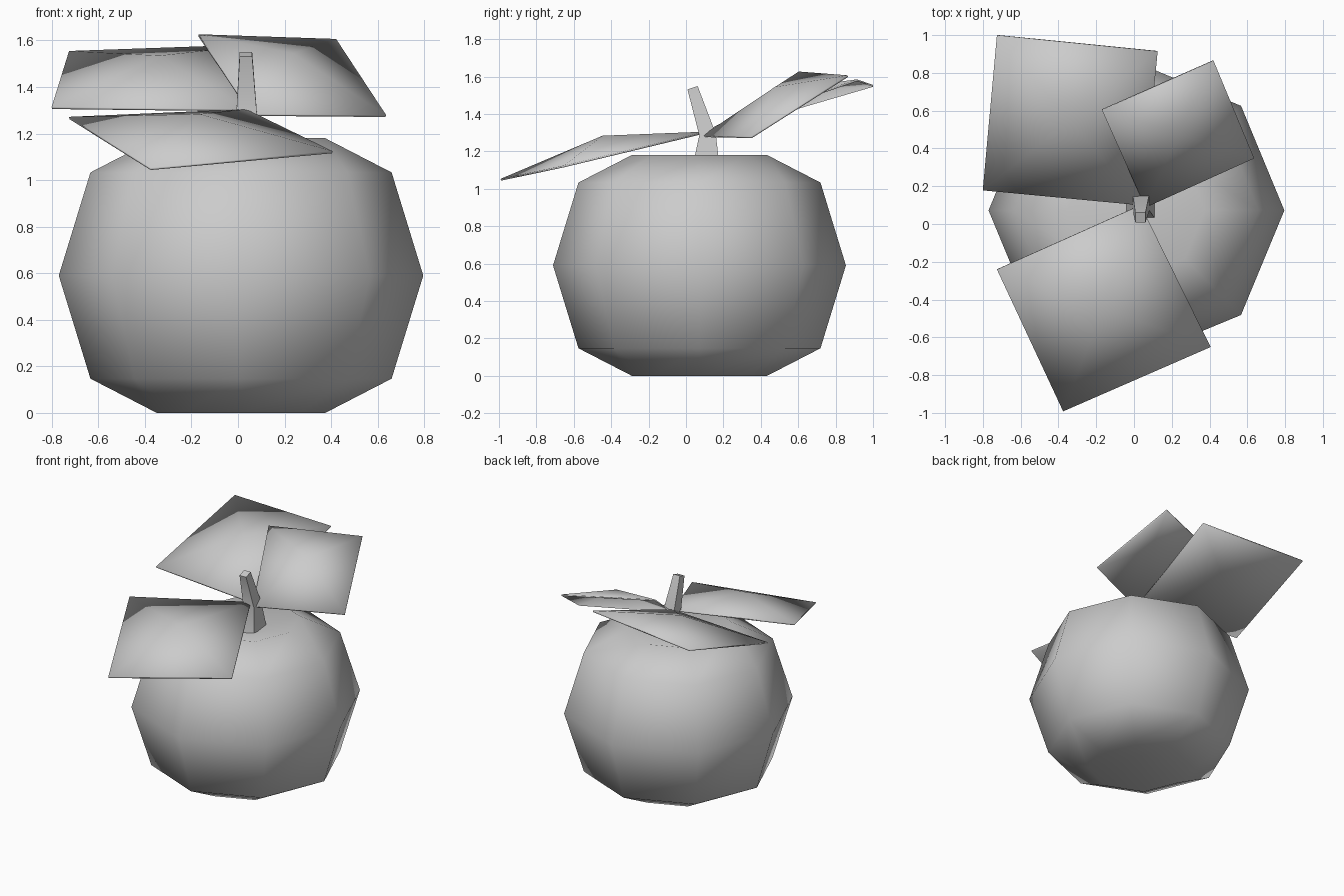
import bpy, bmesh, math
from mathutils import Vector

cube = bpy.data.objects.get("Cube")
if cube:
    bpy.data.objects.remove(cube, do_unlink=True)

grey = bpy.data.materials.new("plain grey")
grey.use_nodes = True
COLOUR = (0.6, 0.6, 0.6, 1)
grey.diffuse_color = COLOUR
grey.node_tree.nodes["Principled BSDF"].inputs["Base Color"].default_value = COLOUR


def finish(bm, name, smooth_angle):
    """Turn a bmesh into a shaded, coloured object."""
    bmesh.ops.recalc_face_normals(bm, faces=bm.faces)
    mesh = bpy.data.meshes.new(name)
    bm.to_mesh(mesh)
    bm.free()
    mesh.materials.append(grey)
    obj = bpy.data.objects.new(name, mesh)
    bpy.context.collection.objects.link(obj)
    bpy.ops.object.select_all(action='DESELECT')
    obj.select_set(True)
    bpy.context.view_layer.objects.active = obj
    bpy.ops.object.shade_smooth_by_angle(angle=math.radians(smooth_angle))
    return obj


def bridge(bm, rings):
    for low, high in zip(rings, rings[1:]):
        n = len(low)
        for i in range(n):
            j = (i + 1) % n
            bm.faces.new((low[i], low[j], high[j], high[i]))


# Fruit: eight-sided squashed ball, dimpled at both ends
SIDES = 8
CENTRE = Vector((0.013, 0.072, 0.59))
bm = bmesh.new()
rings = []
for radius, height in ((0.362, -0.59), (0.647, -0.443), (0.783, 0), (0.647, 0.443), (0.362, 0.59)):
    turns = [math.tau * i / SIDES for i in range(SIDES)]
    rings.append([bm.verts.new(CENTRE + Vector((radius * math.cos(t), radius * math.sin(t), height)))
                  for t in turns])
bridge(bm, rings)
for ring, height in ((rings[0], -0.5), (rings[-1], 0.5)):
    pole = bm.verts.new(CENTRE + Vector((0, 0, height)))
    for i in range(SIDES):
        bm.faces.new((ring[i], ring[(i + 1) % SIDES], pole))
finish(bm, "fruit", 80)

# Stem: square, flared at the base and bent forward
bm = bmesh.new()
rings = []
for x, y, z, half, tilt in ((0.035, 0.105, 1.07, 0.08, 0), (0.037, 0.115, 1.29, 0.044, 0.1),
                            (0.034, 0.035, 1.54, 0.027, 0.35)):
    rings.append([bm.verts.new((x + half * a, y + half * b, z + half * b * tilt))
                  for a, b in ((-1, -1), (1, -1), (1, 1), (-1, 1))])
bridge(bm, rings)
bm.faces.new(rings[0])
bm.faces.new(rings[-1])
finish(bm, "stem", 30)

# Leaves: thin square sheets with a raised middle
LEAVES = {
    "front_leaf": ((0.035, 0.1, 1.3), (-0.725, -0.24, 1.267), (-0.375, -0.99, 1.048), (0.405, -0.65, 1.12)),
    "back_right_leaf": ((0.045, 0.1, 1.3), (-0.8, 0.18, 1.31), (-0.725, 1.0, 1.55), (0.125, 0.915, 1.58)),
    "back_left_leaf": ((0.06, 0.09, 1.28), (0.635, 0.35, 1.275), (0.42, 0.865, 1.602), (-0.17, 0.605, 1.622)),
}
for name, corners in LEAVES.items():
    bm = bmesh.new()
    edge = [bm.verts.new(c) for c in corners]
    middle = bm.verts.new(sum((v.co for v in edge), Vector()) / 4 + Vector((0, 0, 0.095)))
    for i in range(4):
        bm.faces.new((edge[i], edge[(i + 1) % 4], middle))
    leaf = finish(bm, name, 40)
    solid = leaf.modifiers.new("thickness", 'SOLIDIFY')
    solid.thickness = 0.01
    solid.offset = 0
